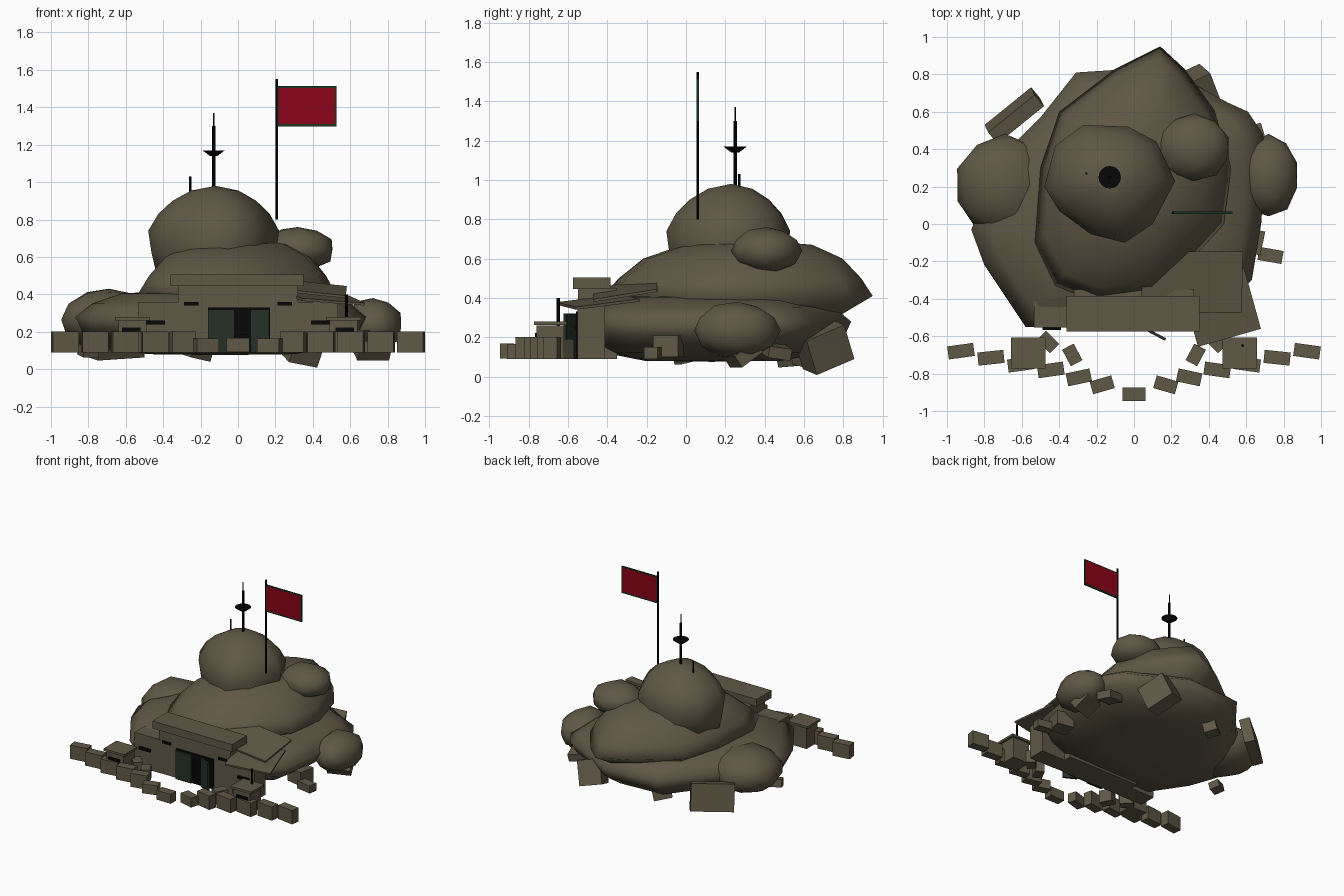
import bpy, bmesh
from math import radians, sin, cos
from mathutils import Vector

if "Cube" in bpy.data.objects:
    bpy.data.objects.remove(bpy.data.objects["Cube"], do_unlink=True)


def material(name, colour):
    m = bpy.data.materials.new(name)
    m.use_nodes = True
    m.diffuse_color = (*colour, 1)
    bsdf = m.node_tree.nodes["Principled BSDF"]
    bsdf.inputs["Base Color"].default_value = (*colour, 1)
    bsdf.inputs["Roughness"].default_value = 0.9
    return m


ROCK = material("brown rock", (0.117, 0.098, 0.061))
BLACK = material("black metal", (0.002, 0.002, 0.002))
GREEN = material("dark green", (0.02, 0.03, 0.022))
TRIM = material("flag trim green", (0.01, 0.035, 0.016))
RED = material("flag red", (0.26, 0.001, 0.009))


def finish(name, bm, mat, smooth=False):
    bmesh.ops.recalc_face_normals(bm, faces=bm.faces)
    me = bpy.data.meshes.new(name)
    bm.to_mesh(me)
    bm.free()
    me.materials.append(mat)
    for p in me.polygons:
        p.use_smooth = smooth
    ob = bpy.data.objects.new(name, me)
    bpy.context.collection.objects.link(ob)
    return ob


def box(name, centre, size, mat=ROCK, rot=(0, 0, 0)):
    bm = bmesh.new()
    bmesh.ops.create_cube(bm, size=1)
    bmesh.ops.scale(bm, vec=size, verts=bm.verts)
    ob = finish(name, bm, mat)
    ob.location = centre
    ob.rotation_euler = [radians(a) for a in rot]


def rod(name, x, y, z0, z1, r0, r1=None, sides=8):
    bm = bmesh.new()
    bmesh.ops.create_cone(bm, cap_ends=True, segments=sides, radius1=r0,
                          radius2=r0 if r1 is None else r1, depth=z1 - z0)
    finish(name, bm, BLACK).location = (x, y, (z0 + z1) / 2)


def boulder(name, outline, centre, layers):
    """Loft an outline through (height, scale) layers, closed by fans."""
    bm = bmesh.new()
    c = Vector(centre)
    rings = []
    for z, s in layers:
        ring = []
        for p in outline:
            q = c + (Vector(p) - c) * s
            ring.append(bm.verts.new((q.x, q.y, z)))
        rings.append(ring)
    n = len(outline)
    for a, b in zip(rings, rings[1:]):
        for i in range(n):
            j = (i + 1) % n
            bm.faces.new((a[i], a[j], b[j], b[i]))
    for ring, dz in ((rings[0], -0.005), (rings[-1], 0.025)):
        tip = bm.verts.new((c.x, c.y, ring[0].co.z + dz))
        for i in range(n):
            bm.faces.new((ring[i], ring[(i + 1) % n], tip))
    finish(name, bm, ROCK, True)


def pebble(name, centre, radii):
    """Rounded rock with a gently uneven surface."""
    bm = bmesh.new()
    bmesh.ops.create_icosphere(bm, subdivisions=2, radius=1)
    for v in bm.verts:
        v.co *= 1 + 0.05 * sin(5 * v.co.x + 3 * v.co.y) * cos(4 * v.co.z)
    bmesh.ops.scale(bm, vec=radii, verts=bm.verts)
    finish(name, bm, ROCK, True).location = centre


# Rock mound
boulder("base_rock",
        [(-.58, -.55), (-.8, -.22), (-.87, -.03), (-.72, .35), (-.5, .57), (-.31, .81),
         (.15, .84), (.5, .65), (.61, .6), (.69, .48), (.7, .3), (.68, 0),
         (.63, -.3), (.4, -.5), (0, -.55)],
        (-.1, .13),
        [(.08, .5), (.12, .8), (.2, .95), (.28, 1), (.35, .88), (.405, .68)])
boulder("middle_rock",
        [(-.42, -.33), (-.53, -.1), (-.5, .3), (-.4, .6), (-.1, .83), (.14, .95),
         (.27, .83), (.43, .61), (.52, .3), (.48, 0), (.3, -.2), (.1, -.38), (-.2, -.42)],
        (.02, .36),
        [(.27, .6), (.41, 1), (.5, .9), (.6, .74), (.67, .48)])
boulder("top_rock",
        [(-.48, .2), (-.42, .42), (-.27, .53), (-.03, .52), (.12, .44), (.22, .23),
         (.1, 0), (-.05, -.1), (-.23, -.055), (-.4, .07)],
        (-.12, .23),
        [(.5, .87), (.62, .95), (.74, 1), (.83, .85), (.9, .64), (.955, .36)])
pebble("small_upper_rock", (.32, .41, .64), (.2, .18, .12))
pebble("right_side_rock", (-.69, .21, .265), (.26, .27, .165))
pebble("left_side_rock", (.72, .26, .235), (.165, .22, .145))

# Loose blocks around the foot of the mound
box("back_right_block", (-.64, .58, .165), (.32, .08, .21), rot=(12, -3, 39))
box("back_left_block", (.34, .7, .15), (.17, .22, .19), rot=(22, 10, 25))
box("left_block", (.62, -.09, .155), (.14, .13, .11), rot=(0, 0, -12))
box("left_small_block", (.73, -.168, .12), (.13, .07, .06), rot=(0, 0, -10))
box("left_tilted_block", (.71, .29, .115), (.18, .14, .07), rot=(35, 0, 20))
box("left_flat_block", (.62, .46, .13), (.15, .12, .06), rot=(-8, 10, 15))
box("right_small_block", (-.8, -.01, .1), (.09, .08, .06), rot=(12, 0, 25))
box("back_small_block", (-.22, .62, .1), (.14, .1, .08), rot=(12, 10, 40))

# Bunker front
box("bunker_wall", (0, -.45, .27), (.64, .2, .36))
box("bunker_roof", (-.005, -.48, .475), (.71, .19, .06))
box("doorway", (.005, -.553, .21), (.33, .012, .24), BLACK)
box("closed_door", (-.09, -.562, .205), (.14, .015, .23), GREEN)
box("open_door", (.12, -.592, .205), (.11, .015, .23), GREEN, (0, 0, -28))

# Mirrored wings, slits and guard posts
for s, side in ((1, "left"), (-1, "right")):
    box(side + "_wing", (s * .42, -.483, .225), (.23, .14, .27))
    box(side + "_wall_slit", (s * .25, -.553, .35), (.075, .012, .02), BLACK)
    box(side + "_wing_slit", (s * .44, -.557, .25), (.1, .02, .022), BLACK)
    box(side + "_guard_post", (s * .565, -.69, .175), (.15, .14, .17))
    box(side + "_guard_cap", (s * .565, -.69, .27), (.185, .165, .018))
    box(side + "_guard_slit", (s * .57, -.762, .21), (.1, .012, .024), BLACK)

# Barricade: one centre block, the rest mirrored (x, y, turn, width, height)
box("centre_barrier", (0, -.91, .13), (.125, .07, .075))
barrier = [(.925, .68, 8, .14, .11), (.765, .715, 6, .14, .11), (.605, .75, 8, .14, .11),
           (.445, .78, 8, .14, .11), (.295, .82, 12, .13, .11), (.17, .86, 16, .12, .075),
           (.33, .7, -62, .1, .1), (.46, .63, -45, .1, .1)]
for s, side in ((1, "left"), (-1, "right")):
    for i, (x, y, a, w, h) in enumerate(barrier):
        box(f"{side}_barrier_{i + 1}", (s * x, -y, .09 + h / 2), (w, .07, h),
            rot=(0, 0, -s * a))

# Lean-to sheets and support
box("upper_canopy", (.31, -.31, .44), (.54, .33, .014), rot=(9, 6, 0))
box("lower_canopy", (.465, -.445, .38), (.35, .34, .014), rot=(7, 4, 16))
rod("canopy_post", .58, -.65, .09, .4, .008)

# Flag with a thin border
rod("flag_pole", .208, .06, .8, 1.55, .007)
box("flag_border", (.367, .06, 1.405), (.32, .011, .215), TRIM)
box("flag_cloth", (.367, .06, 1.407), (.302, .0125, .194), RED)

# Antennas
rod("mast", -.13, .25, .95, 1.3, .009)
rod("mast_tip", -.13, .25, 1.29, 1.37, .004)
rod("mast_dish", -.13, .25, 1.14, 1.17, .02, .06, sides=16)
rod("short_antenna", -.255, .27, .9, 1.03, .006)
